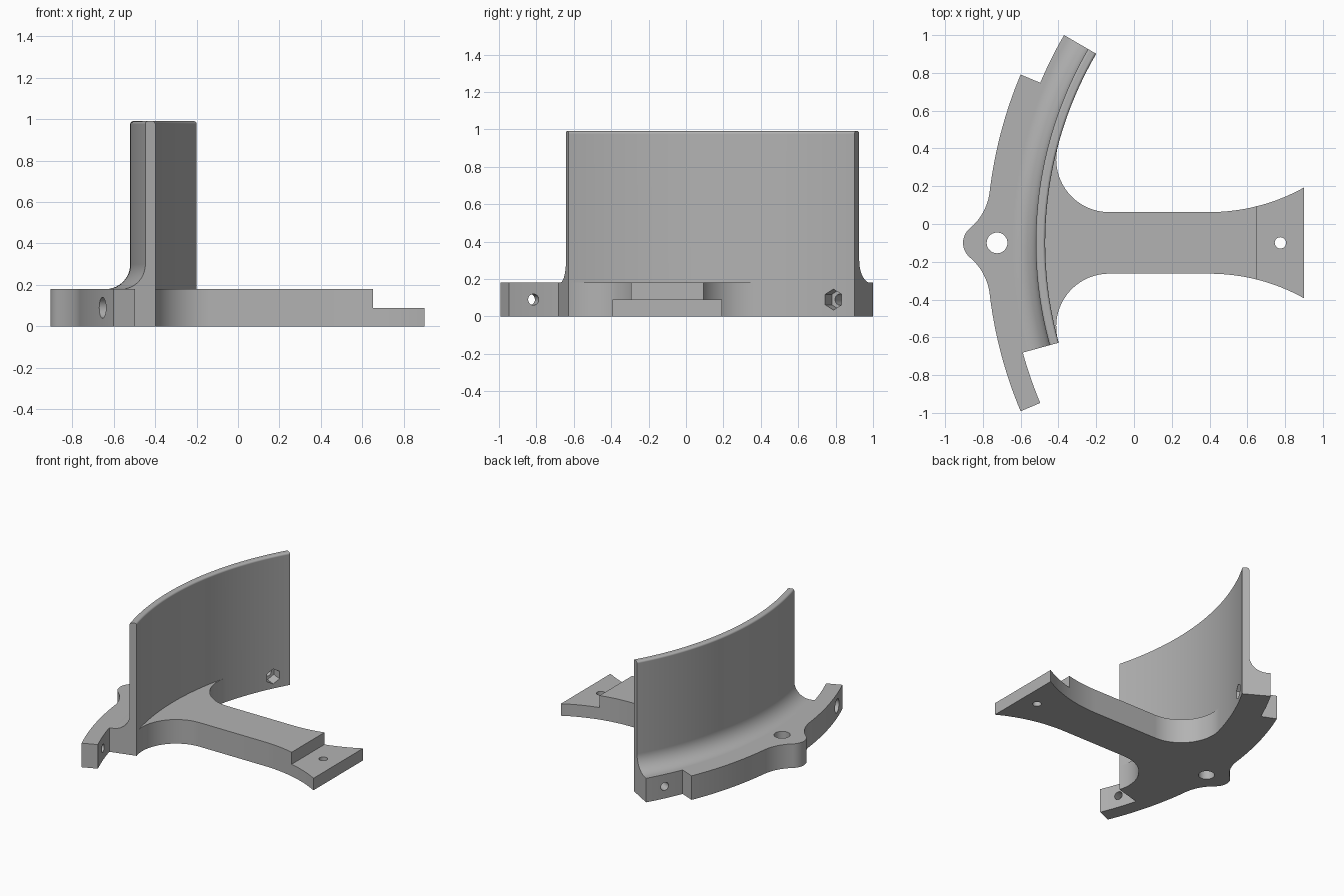
import bpy, bmesh
from math import sin, cos, asin, acos, radians, degrees, pi
from mathutils import Vector, Matrix

if "Cube" in bpy.data.objects:
    bpy.data.objects.remove(bpy.data.objects["Cube"])

CX, CY = 1.52, -0.1                  # centre of the curved wall
R_IN, R_STEP, R_OUT = 1.99, 2.187, 2.30
A_LOW, A_HIGH, A_LAP = -15.4, 30.2, 22.8
H, TOP = 0.18, 0.99                  # base and wall heights

grey = bpy.data.materials.new("plain grey")
grey.use_nodes = True
grey.diffuse_color = (0.45, 0.45, 0.45, 1)
grey.node_tree.nodes["Principled BSDF"].inputs["Base Color"].default_value = (0.45, 0.45, 0.45, 1)


def polar(r, a):
    return Vector((CX - r * cos(radians(a)), CY + r * sin(radians(a))))


def ring(r, a0, a1, step=0.4):
    n = max(1, round(abs(a1 - a0) / step))
    return [polar(r, a0 + (a1 - a0) * i / n) for i in range(n + 1)]


def arc(c, r, a0, a1, n):
    return [Vector((c[0] + r * cos(radians(a0 + (a1 - a0) * i / n)),
                    c[1] + r * sin(radians(a0 + (a1 - a0) * i / n)))) for i in range(n + 1)]


def mirrored(points):
    return [Vector((p.x, 2 * CY - p.y)) for p in reversed(points)]


def finish(bm, name):
    bmesh.ops.remove_doubles(bm, verts=bm.verts, dist=1e-5)
    bmesh.ops.recalc_face_normals(bm, faces=bm.faces)
    me = bpy.data.meshes.new(name)
    bm.to_mesh(me)
    bm.free()
    me.materials.append(grey)
    ob = bpy.data.objects.new(name, me)
    bpy.context.collection.objects.link(ob)
    return ob


def prism(name, outline, z0, z1):
    bm = bmesh.new()
    face = bm.faces.new([bm.verts.new((p.x, p.y, z0)) for p in outline])
    out = bmesh.ops.extrude_face_region(bm, geom=[face])
    bmesh.ops.translate(bm, vec=(0, 0, z1 - z0),
                        verts=[v for v in out["geom"] if isinstance(v, bmesh.types.BMVert)])
    return finish(bm, name)


def cylinder(name, centre, axis, r, length, sides=40):
    bm = bmesh.new()
    turn = Vector(axis).to_track_quat("Z", "Y").to_matrix().to_4x4()
    bmesh.ops.create_cone(bm, cap_ends=True, segments=sides, radius1=r, radius2=r,
                          depth=length, matrix=Matrix.Translation(centre) @ turn)
    return finish(bm, name)


def radial(name, a, r0, r1, radius, sides=40):
    p = polar((r0 + r1) / 2, a)
    axis = (-cos(radians(a)), sin(radians(a)), 0)
    return cylinder(name, (p.x, p.y, H / 2), axis, radius, r1 - r0, sides)


def combine(target, other, operation):
    mod = target.modifiers.new(operation, "BOOLEAN")
    mod.operation, mod.solver, mod.object = operation, "EXACT", other
    bpy.context.view_layer.objects.active = target
    bpy.ops.object.modifier_apply(modifier=mod.name)
    bpy.data.objects.remove(other)


# Arm edge: fillet into the wall, straight run, flared end
HALF, A_T = 0.163, 15.0
fr = (R_IN * sin(radians(A_T)) - HALF) / (1 + sin(radians(A_T)))
fc = polar(R_IN - fr, -A_T)
FLARE = 1.026
end = degrees(acos(0.5 / FLARE))
lower_arm = arc(fc, fr, 180 + A_T, 90, 32)
lower_arm += arc((0.4, CY - HALF - FLARE), FLARE, 90, end, 16)

# Rounded lug on the outer edge, blended into the rim
LUG, BLEND = 0.1, 0.3
lx = -0.805
d, far, near = CX - lx, R_OUT + BLEND, LUG + BLEND
a_b = degrees(acos((far * far + d * d - near * near) / (2 * far * d)))
bc = polar(far, a_b)
to_lug = degrees((Vector((lx, CY)) - bc).angle(Vector((1, 0)))) if near else 0
upper_blend = arc(bc, BLEND, -a_b, -to_lug, 16)
upper_lug = arc((lx, CY), LUG, 180 - to_lug, 180, 12)
upper_rim = ring(R_OUT, A_LAP, a_b) + upper_blend + upper_lug

outline = [polar(R_IN, A_LOW)] + lower_arm + mirrored(lower_arm)
outline += ring(R_IN, A_T, A_HIGH)[1:] + ring(R_STEP, A_HIGH, A_LAP)
outline += upper_rim + mirrored(upper_rim)[1:] + ring(R_STEP, -A_LAP, A_LOW)
clean = [p for i, p in enumerate(outline) if (p - outline[i - 1]).length > 1e-4]
bracket = prism("curved_bracket", clean, 0, H)

# Curved wall: swept section with a foot fillet and rounded top edges
FOOT, EDGE, R_W = 0.12, 0.014, 2.04
section = [Vector((R_IN, H))]
section += arc((R_IN + EDGE, TOP - EDGE), EDGE, 180, 90, 6)
section += arc((R_W - EDGE, TOP - EDGE), EDGE, 90, 0, 6)
section += arc((R_W + FOOT, H + FOOT), FOOT, 180, 270, 16)
bm = bmesh.new()
rows = []
steps = round((A_HIGH - A_LOW) / 0.4)
for i in range(steps + 1):
    a = A_LOW + (A_HIGH - A_LOW) * i / steps
    rows.append([bm.verts.new((*polar(s.x, a), s.y)) for s in section])
for r0, r1 in zip(rows, rows[1:]):
    for k in range(len(section)):
        bm.faces.new((r0[k - 1], r0[k], r1[k], r1[k - 1]))
bm.faces.new(rows[0])
bm.faces.new(rows[-1])
combine(bracket, finish(bm, "wall"), "UNION")

# Half-height step at the arm end
box = [Vector(p) for p in ((0.65, -1), (1.2, -1), (1.2, 1), (0.65, 1))]
combine(bracket, prism("step_cutter", box, H / 2, 0.4), "DIFFERENCE")

# Vertical holes, then the radial bolt holes with counterbore and hex pocket
up = (0, 0, 1)
a_bolt, a_nut = (A_LOW - A_LAP) / 2, (A_HIGH + A_LAP) / 2
for cutter in (
        cylinder("arm_hole", (0.775, CY, 0), up, 0.03, 1),
        cylinder("lug_hole", (-0.725, CY, 0), up, 0.055, 0.5),
        radial("bolt_hole", a_bolt, 2.1, 2.4, 0.03),
        radial("counterbore", a_bolt, R_OUT - 0.05, 2.4, 0.05),
        radial("nut_hole", a_nut, 1.9, 2.3, 0.03),
        radial("nut_pocket", a_nut, 1.9, R_IN + 0.08, 0.056, 6)):
    combine(bracket, cutter, "DIFFERENCE")

# Smooth the curved faces, keep flat faces flat
bpy.ops.object.select_all(action="DESELECT")
bracket.select_set(True)
bpy.context.view_layer.objects.active = bracket
bpy.ops.object.shade_smooth_by_angle(angle=radians(25))
weighted = bracket.modifiers.new("flat normals", "WEIGHTED_NORMAL")
weighted.keep_sharp = True
